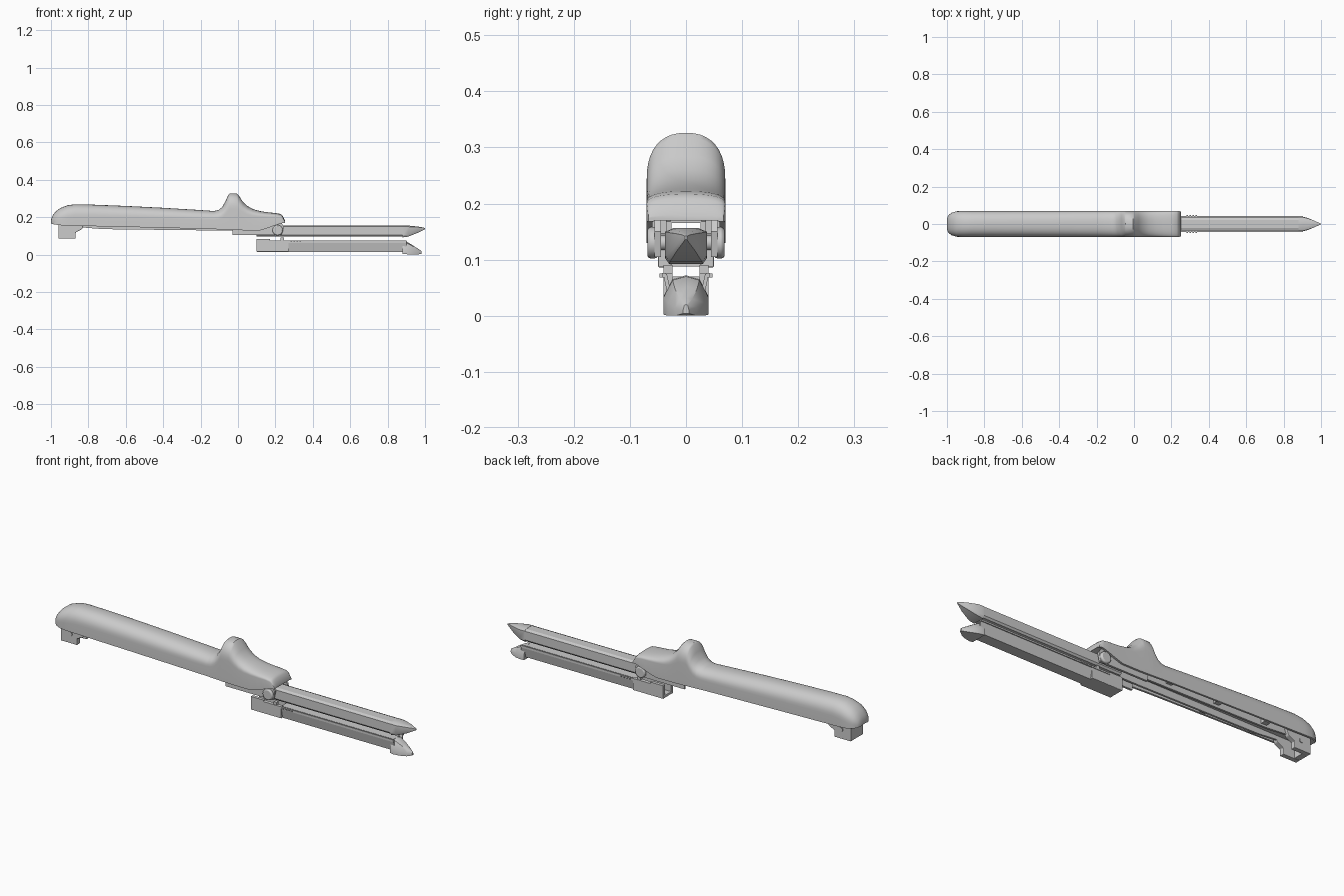
import bpy, bmesh
from math import sin, cos, pi, radians


def finish(name, bm, smooth=None, bevel=0):
    bmesh.ops.recalc_face_normals(bm, faces=bm.faces)
    me = bpy.data.meshes.new(name)
    bm.to_mesh(me)
    bm.free()
    ob = bpy.data.objects.new(name, me)
    bpy.context.collection.objects.link(ob)
    if bevel:
        m = ob.modifiers.new("bevel", 'BEVEL')
        m.width, m.segments, m.limit_method = bevel, 2, 'ANGLE'
    if smooth:
        bpy.ops.object.select_all(action='DESELECT')
        ob.select_set(True)
        bpy.context.view_layer.objects.active = ob
        bpy.ops.object.shade_smooth_by_angle(angle=radians(smooth))
    return ob


def loft(name, rings, smooth=None, bevel=0):
    bm = bmesh.new()
    vs = [[bm.verts.new(p) for p in r] for r in rings]
    n = len(vs[0])
    for a, b in zip(vs, vs[1:]):
        for i in range(n):
            bm.faces.new((a[i], a[(i + 1) % n], b[(i + 1) % n], b[i]))
    bm.faces.new(vs[0])
    bm.faces.new(vs[-1])
    return finish(name, bm, smooth, bevel)


def sweep_x(name, section, x0, x1, **kw):
    return loft(name, [[(x, y, z) for y, z in section] for x in (x0, x1)], **kw)


def plate(name, profile, y0, y1, **kw):
    return loft(name, [[(x, y, z) for x, z in profile] for y in (y0, y1)], **kw)


def box(name, x0, x1, y0, y1, z0, z1, bevel=0):
    return plate(name, [(x0, z0), (x1, z0), (x1, z1), (x0, z1)], y0, y1, bevel=bevel)


def disc(name, x, z, r, y0, y1, bevel=0):
    pts = [(x + r * cos(2 * pi * i / 28), z + r * sin(2 * pi * i / 28)) for i in range(28)]
    return plate(name, pts, y0, y1, smooth=35, bevel=bevel)


# Handle shell: x, half width, rim z, shoulder z, top z
stations = [
    (-1.00, .030, .166, .170, .185), (-.992, .047, .163, .172, .208),
    (-.975, .060, .160, .178, .230), (-.95, .068, .157, .186, .249),
    (-.91, .070, .155, .195, .264), (-.87, .070, .154, .200, .269),
    (-.78, .070, .152, .200, .267), (-.60, .070, .148, .196, .260),
    (-.40, .070, .143, .190, .250), (-.20, .070, .138, .185, .238),
    (-.13, .070, .136, .185, .233), (-.105, .070, .135, .188, .238),
    (-.085, .070, .134, .197, .254), (-.067, .070, .133, .215, .285),
    (-.052, .070, .133, .238, .320), (-.045, .070, .132, .243, .326),
    (-.005, .070, .131, .243, .326), (.003, .070, .131, .238, .318),
    (.025, .070, .130, .225, .284), (.05, .070, .130, .213, .260),
    (.08, .070, .130, .207, .243), (.12, .070, .130, .204, .232),
    (.16, .070, .142, .203, .226), (.20, .070, .157, .203, .222),
    (.228, .070, .166, .200, .217), (.238, .069, .168, .193, .208),
    (.252, .067, .168, .174, .180)]


def handle_ring(x, w, zb, zs, zt):
    ring = [(x, w, zb)]
    for i in range(21):
        a = pi * i / 20
        c, s = cos(a), max(sin(a), 0)
        y = w * abs(c) ** .85 * (1 if c > 0 else -1)
        ring.append((x, y, zs + (zt - zs) * s ** .85))
    wi = w - .010
    roof = max(zb + .002, min(zb + .05, zs - .012))
    return ring + [(x, -w, zb), (x, -wi, zb), (x, -wi, roof), (x, wi, roof), (x, wi, zb)]


loft("handle_shell", [handle_ring(*s) for s in stations], smooth=40)

# Upper jaw: pointed beam with a tapering nose
def jaw_ring(x, w, zt, zm, zb):
    return [(x, w * .6, zt), (x, w, zt - .006 * w / .036), (x, w, zm), (x, w * .8, zb),
            (x, -w * .8, zb), (x, -w, zm), (x, -w, zt - .006 * w / .036), (x, -w * .6, zt)]


loft("upper_jaw", [jaw_ring(*s) for s in [
    (.10, .036, .156, .105, .096), (.89, .036, .155, .105, .096)]])
loft("upper_jaw_nose", [jaw_ring(*s) for s in [
    (.88, .037, .156, .102, .092), (.91, .036, .155, .106, .096),
    (.96, .020, .150, .122, .116), (.99, .006, .145, .133, .131),
    (1.0, .002, .142, .137, .136)]], smooth=35)

# Lower jaw: tapered open channel, flanges and nose
channel = [(.038, .074), (.034, .074), (.022, .022), (-.022, .022), (-.034, .074),
           (-.038, .074), (-.038, .062), (-.028, .015), (.028, .015), (.038, .062)]
sweep_x("lower_jaw_channel", channel, .25, .90)
box("lower_jaw_cartridge", .26, .89, -.024, .024, .03, .070)
nose = [(.88, .040, .072, .004), (.90, .040, .070, .002), (.93, .032, .052, 0),
        (.96, .019, .033, 0), (.98, .005, .020, .004)]
loft("lower_jaw_nose", [[(x, w, zb), (x, w, zb + (zt - zb) * .45), (x, w * .6, zt - (zt - zb) * .1),
                        (x, 0, zt), (x, -w * .6, zt - (zt - zb) * .1),
                        (x, -w, zb + (zt - zb) * .45), (x, -w, zb)]
                       for x, w, zt, zb in nose], smooth=40)
box("lower_jaw_floor", .10, .27, -.040, .040, .015, .028, .003)

for side, s in (("left", 1), ("right", -1)):
    # Lower jaw rear walls, hooks and grip teeth
    plate("lower_jaw_wall_" + side, [(.10, .016), (.27, .016), (.27, .075), (.245, .075),
          (.245, .09), (.228, .09), (.228, .076), (.17, .076), (.17, .082), (.10, .082)],
          s * .024, s * .040)
    box("lower_jaw_flange_" + side, .17, .90, s * .036, s * .043, .068, .076)
    for i in range(4):
        x = .28 + i * .016
        box("grip_tooth_" + side, x, x + .008, s * .040, s * .047, .068, .075)
    # Pivot cheeks and discs
    plate("pivot_cheek_" + side, [(-.03, .105), (.17, .105), (.235, .105), (.245, .15),
          (.23, .172), (-.03, .145)], s * .045, s * .056)
    disc("pivot_disc_" + side, .212, .13, .028, s * .050, s * .069, bevel=.006)
    disc("pivot_pin_" + side, .212, .13, .013, s * .036, s * .050)
    # Long lever rails in the handle cavity
    plate("lever_rail_" + side, [(-.92, .152), (-.72, .136), (-.05, .128), (.12, .128),
          (.12, .168), (-.92, .185)], s * .026, s * .036)
    # Slots' small ribs under the shell
    for x in (-.72, -.45, -.18):
        box("shell_rib_" + side, x, x + .03, s * .036, s * .062, .147, .18)
    # Rear latch cheeks and pin
    plate("latch_cheek_" + side, [(-.96, .086), (-.868, .086), (-.868, .118), (-.835, .135),
          (-.82, .17), (-.96, .17)], s * .026, s * .050, bevel=.003)
    disc("latch_pin_" + side, -.905, .134, .011, s * .045, s * .054)

# Latch bridge and inner lever floor
box("latch_bridge", -.96, -.93, -.03, .03, .088, .15)
box("lever_floor", -.90, .12, -.028, .028, .165, .175)
